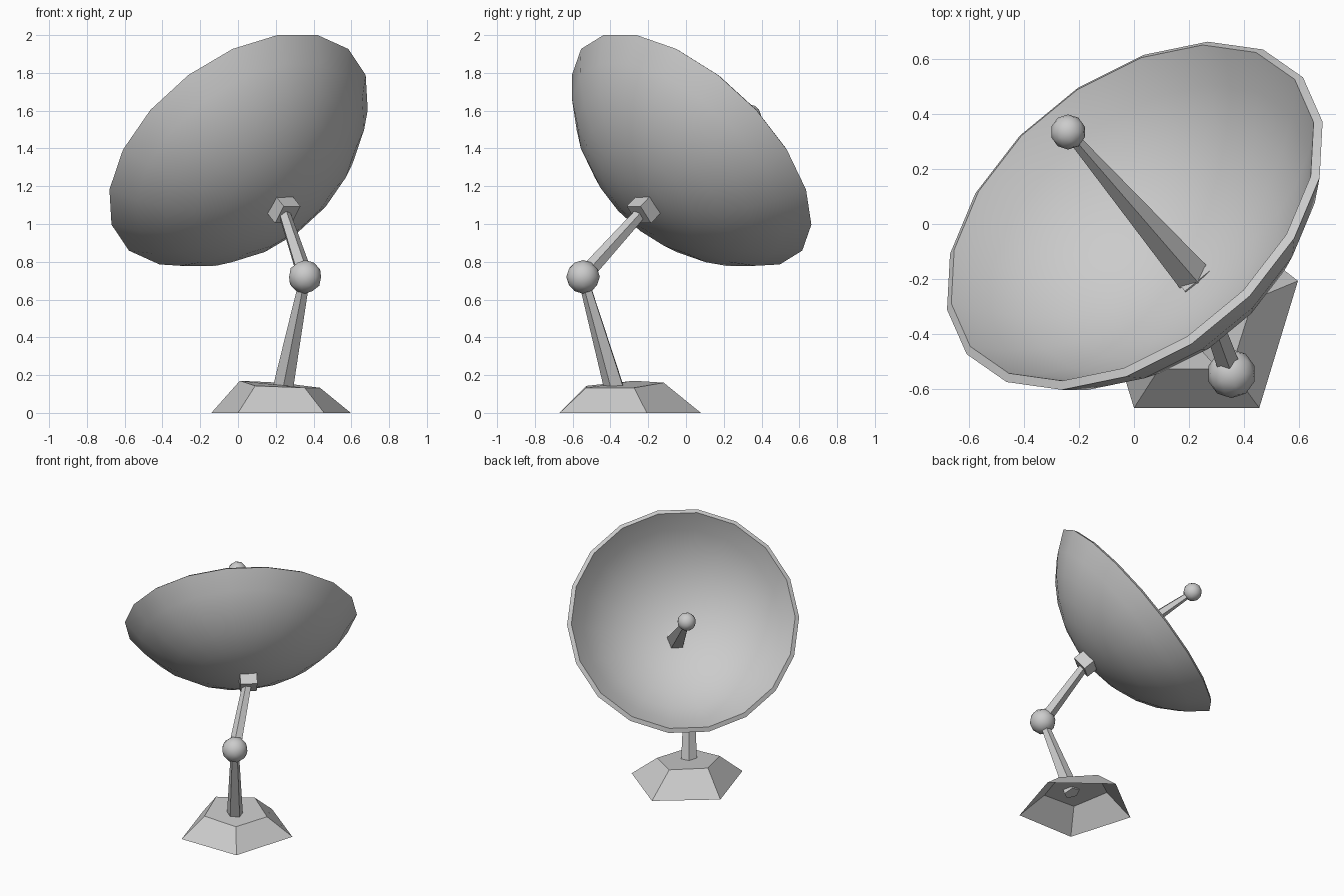
import bpy, bmesh, math
from mathutils import Vector, Matrix

if "Cube" in bpy.data.objects:
    bpy.data.objects.remove(bpy.data.objects["Cube"])

# Dish frame: axis points up, back and to the left
RIM = Vector((0.003, 0.03, 1.393))
AXIS = Vector((-0.494, 0.600, 0.629)).normalized()
SIDE = Vector((AXIS.y, -AXIS.x, 0)).normalized()
FRAME = Matrix((SIDE, AXIS.cross(SIDE), AXIS)).transposed().to_4x4()

JOINT = Vector((0.355, -0.545, 0.72))
MOUNT = Vector((0.235, -0.215, 1.085))
TIP = Vector((-0.24, 0.335, 1.57))


def finish(name, bm, smooth=None):
    bmesh.ops.recalc_face_normals(bm, faces=bm.faces)
    me = bpy.data.meshes.new(name)
    bm.to_mesh(me)
    bm.free()
    ob = bpy.data.objects.new(name, me)
    bpy.context.collection.objects.link(ob)
    if smooth:
        bpy.ops.object.select_all(action='DESELECT')
        ob.select_set(True)
        bpy.context.view_layer.objects.active = ob
        bpy.ops.object.shade_smooth_by_angle(angle=math.radians(smooth))
    return ob


def rod(name, a, b, ra, rb, sides=5, smooth=None):
    """Tapered rod from a to b."""
    d = b - a
    bm = bmesh.new()
    bmesh.ops.create_cone(bm, cap_ends=True, segments=sides, radius1=ra, radius2=rb, depth=d.length,
                          matrix=Matrix.Translation((a + b) / 2) @ d.to_track_quat('Z', 'Y').to_matrix().to_4x4())
    return finish(name, bm, smooth)


def ball(name, c, r):
    bm = bmesh.new()
    bmesh.ops.create_icosphere(bm, subdivisions=2, radius=r, matrix=Matrix.Translation(c))
    return finish(name, bm, 50)


# Dish: two nested spherical caps joined by a rim band
def dish(radius=0.793, depth=0.44, thick=0.033, sides=18, rings=6):
    sphere = (radius ** 2 + depth ** 2) / (2 * depth)
    top = math.asin(radius / sphere)
    bm = bmesh.new()
    rims = []
    for rad in (sphere, sphere - thick):
        lift = sphere - depth
        prev = None
        pole = bm.verts.new((0, 0, lift - rad))
        for k in range(1, rings + 1):
            t = top * k / rings
            ring = [bm.verts.new((rad * math.sin(t) * math.cos(2 * math.pi * i / sides),
                                  rad * math.sin(t) * math.sin(2 * math.pi * i / sides),
                                  lift - rad * math.cos(t))) for i in range(sides)]
            for i in range(sides):
                j = (i + 1) % sides
                bm.faces.new((prev[i], prev[j], ring[j], ring[i]) if prev else (pole, ring[j], ring[i]))
            prev = ring
        rims.append(prev)
    for i in range(sides):
        j = (i + 1) % sides
        bm.faces.new((rims[0][i], rims[0][j], rims[1][j], rims[1][i]))
    bm.transform(Matrix.Translation(RIM) @ FRAME)
    return finish("dish", bm, 40)


dish()

# Base: open-bottomed pentagon frustum with a slightly tilted top
bm = bmesh.new()
angles = [math.radians(90 + 72 * i) for i in range(5)]
low = [bm.verts.new((0.228 + 0.388 * math.cos(a), -0.335 + 0.414 * math.sin(a), 0)) for a in angles]
top_z = (0.16, 0.17, 0.143, 0.133, 0.133)
high = [bm.verts.new((0.222 + 0.223 * math.cos(a), -0.345 + 0.227 * math.sin(a), z)) for a, z in zip(angles, top_z)]
for i in range(5):
    j = (i + 1) % 5
    bm.faces.new((low[i], low[j], high[j], high[i]))
bm.faces.new(high)
finish("base", bm)

# Lower stem, elbow ball, upper arm
rod("stem", Vector((0.237, -0.375, 0.125)), JOINT, 0.057, 0.028)
ball("elbow_ball", JOINT, 0.089)
rod("upper_arm", JOINT, MOUNT, 0.045, 0.032)

# Mounting block behind the dish
bm = bmesh.new()
bmesh.ops.create_cube(bm, size=0.115, matrix=Matrix.Translation(MOUNT) @ FRAME)
finish("mount_block", bm)

# Receiver in front of the dish
rod("receiver_rod", MOUNT + (TIP - MOUNT) * 0.04, TIP, 0.068, 0.02)
ball("receiver_ball", TIP, 0.064)
